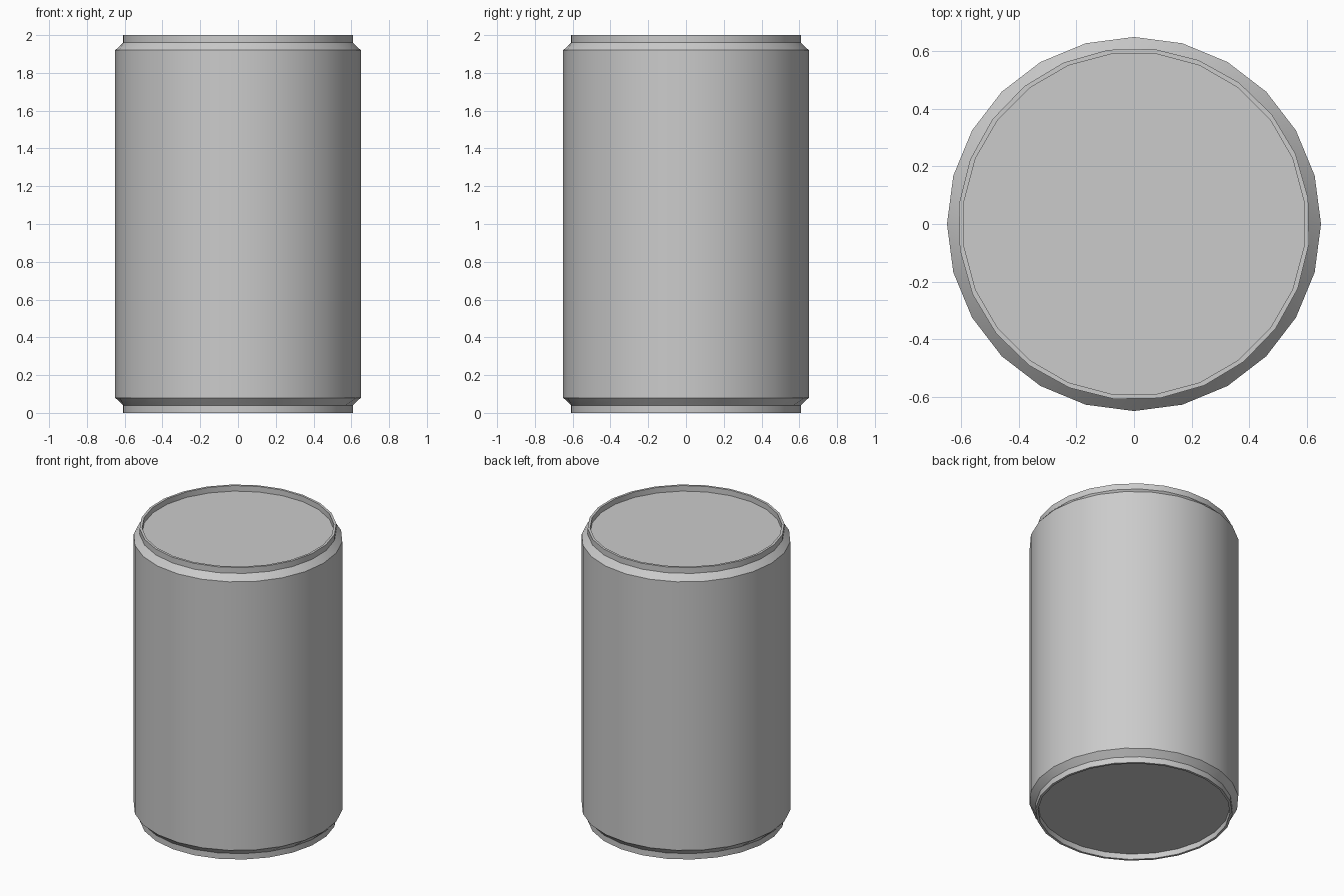
import bpy
import bmesh
from math import cos, sin, radians, tau

SIDES = 24

cube = bpy.data.objects.get("Cube")
if cube:
    bpy.data.objects.remove(cube)


def make_material(name, colour):
    mat = bpy.data.materials.new(name)
    mat.use_nodes = True
    mat.diffuse_color = colour
    mat.node_tree.nodes["Principled BSDF"].inputs["Base Color"].default_value = colour
    return mat


def ring(bm, radius, z, twist):
    angles = [radians(twist) + tau * i / SIDES for i in range(SIDES)]
    return [bm.verts.new((radius * cos(a), radius * sin(a), z)) for a in angles]


def lathe(name, profile, mat):
    """Closed turned solid: rings of (radius, height, twist in degrees)."""
    bm = bmesh.new()
    rings = [ring(bm, *point) for point in profile]
    for low, high in zip(rings, rings[1:]):
        for i in range(SIDES):
            j = (i + 1) % SIDES
            bm.faces.new((low[i], low[j], high[j], high[i]))
    bm.faces.new(rings[0][::-1])
    bm.faces.new(rings[-1])
    bmesh.ops.recalc_face_normals(bm, faces=bm.faces)
    mesh = bpy.data.meshes.new(name)
    bm.to_mesh(mesh)
    bm.free()
    mesh.materials.append(mat)
    obj = bpy.data.objects.new(name, mesh)
    bpy.context.collection.objects.link(obj)
    return obj


# Upper half: body edge, sloped shoulder, neck, rim lip, recessed lid
upper = [
    (0.65, 1.92, 0),
    (0.612, 1.96, -6.5),
    (0.612, 2.0, -6.5),
    (0.596, 2.0, -7.5),
    (0.596, 1.962, -7.5),
]
# Lower half mirrors the upper one
lower = [(r, 2 - z, t) for r, z, t in reversed(upper)]

grey = make_material("plain grey", (0.6, 0.6, 0.6, 1))
can = lathe("can_body", lower + upper, grey)

# Smooth round wall with crisp rims
bpy.ops.object.select_all(action="DESELECT")
can.select_set(True)
bpy.context.view_layer.objects.active = can
bpy.ops.object.shade_smooth_by_angle(angle=radians(30))
